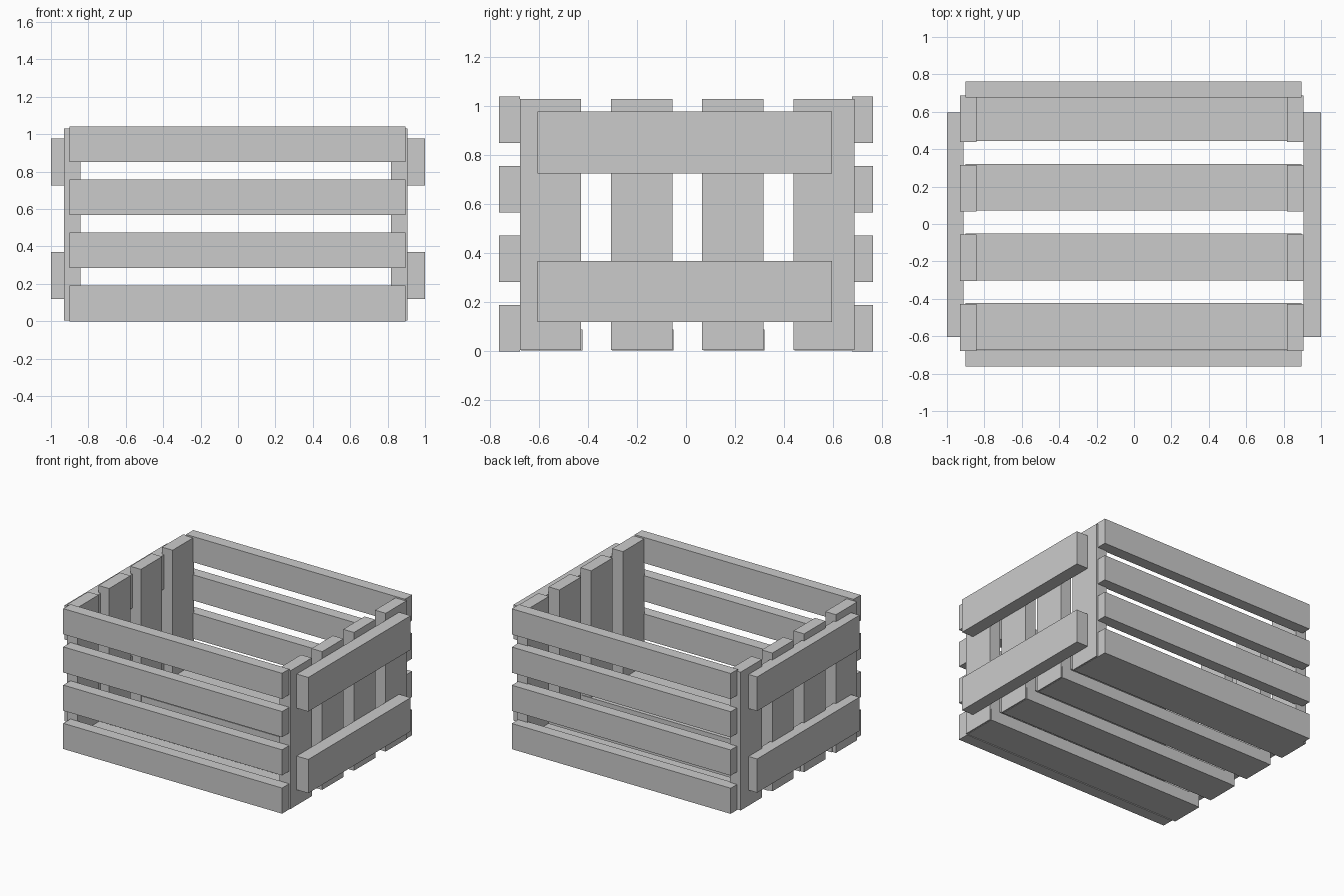
import bpy

if "Cube" in bpy.data.objects:
    bpy.data.objects.remove(bpy.data.objects["Cube"])


def plank(name, x, y, z):
    """Flat board given its (min, max) range on each axis."""
    bpy.ops.mesh.primitive_cube_add(
        size=1, location=[(a + b) / 2 for a, b in (x, y, z)])
    board = bpy.context.object
    board.name = name
    board.scale = [b - a for a, b in (x, y, z)]
    bpy.ops.object.transform_apply(location=False, rotation=False, scale=True)
    return board


LONG = (-0.90, 0.895)

# Four horizontal slats on the front and back
for side, y in (("front", (-0.762, -0.677)), ("back", (0.677, 0.762))):
    for i in range(4):
        z = i * 0.2835
        plank(f"{side}_slat_{i + 1}", LONG, y, (z, z + 0.19))

# Four upright boards at each end, and four floor boards in line with them
for i in range(4):
    y = -0.678 + i * 0.372
    plank(f"left_upright_{i + 1}", (-0.93, -0.843), (y, y + 0.25), (0.005, 1.03))
    plank(f"right_upright_{i + 1}", (0.817, 0.905), (y, y + 0.25), (0.005, 1.03))
    plank(f"floor_board_{i + 1}", LONG, (y + 0.005, y + 0.255), (0.003, 0.09))

# Two outer handle rails across each end
for side, x in (("left", (-1.0, -0.912)), ("right", (0.905, 1.0))):
    for level, z in (("lower", (0.12, 0.37)), ("upper", (0.725, 0.978))):
        plank(f"{side}_{level}_rail", x, (-0.605, 0.595), z)
